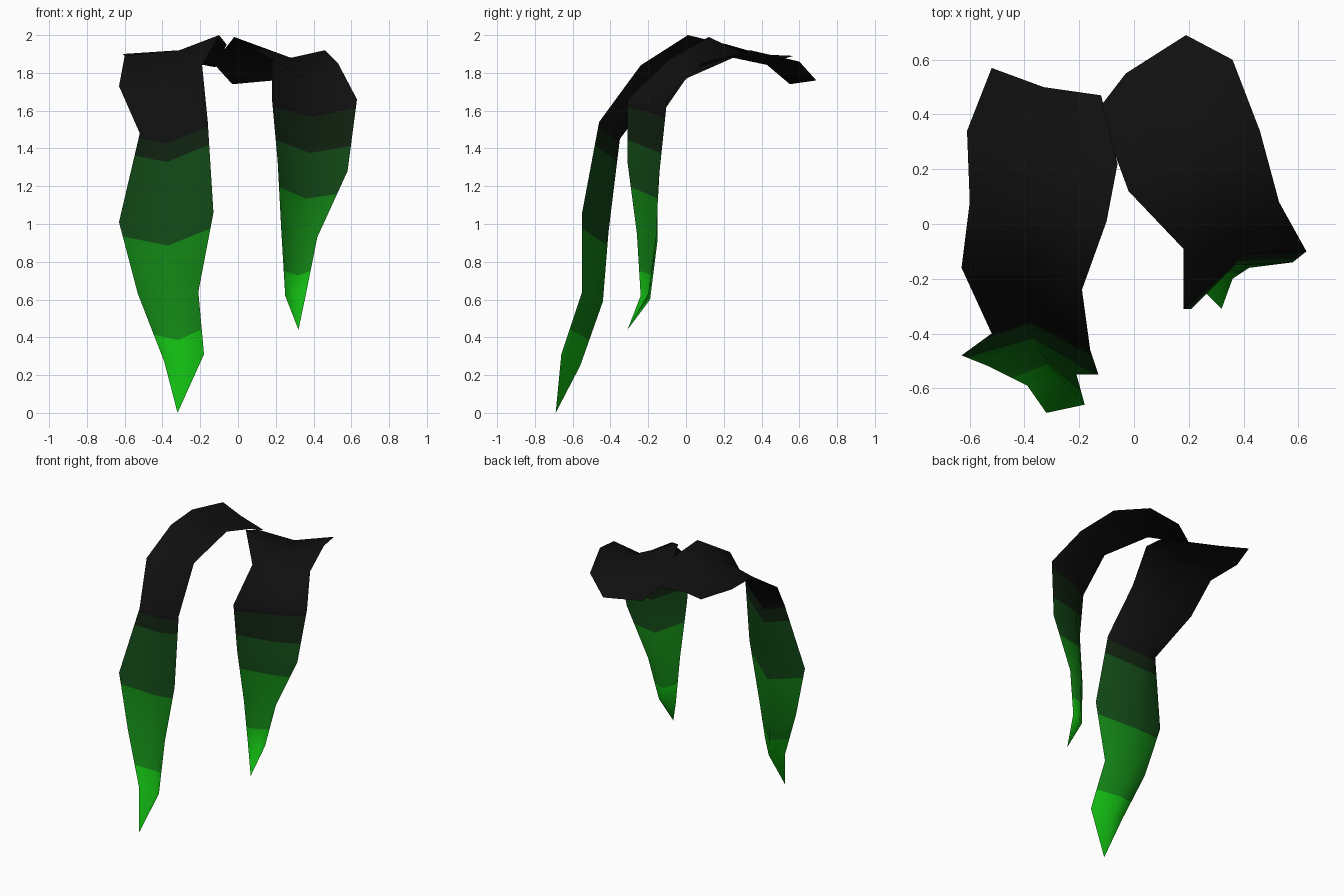
import bpy
import bmesh
from mathutils import Vector

cube = bpy.data.objects.get("Cube")
if cube:
    bpy.data.objects.remove(cube, do_unlink=True)


def make_material(name, colour):
    material = bpy.data.materials.new(name)
    material.use_nodes = True
    rgba = (*colour, 1.0)
    material.diffuse_color = rgba
    shader = material.node_tree.nodes["Principled BSDF"]
    shader.inputs["Base Color"].default_value = rgba
    shader.inputs["Roughness"].default_value = 1.0
    return material


# Colours in order from the root of a lock to its tip
palette = [
    make_material("root black", (.005, .005, .005)),
    make_material("blackish green", (.005, .016, .005)),
    make_material("dark green", (.006, .065, .008)),
    make_material("mid green", (.006, .22, .007)),
    make_material("bright green", (.006, .48, .006)),
]


def build_lock(name, left_edge, valley, right_edge, tip, borders):
    """Skin three edge paths that meet at a tip. Each border is a row number
    plus a fraction towards the next row, where the colour changes."""
    rows = [[Vector(p) for p in row] for row in zip(left_edge, valley, right_edge)]

    # Add the colour borders as extra rows between the shaped ones
    stations = sorted([float(i) for i in range(len(rows))] + borders)
    mesh = bpy.data.meshes.new(name)
    bm = bmesh.new()
    grid = []
    for station in stations:
        index = int(station)
        following = rows[min(index + 1, len(rows) - 1)]
        grid.append([bm.verts.new(a.lerp(b, station - index))
                     for a, b in zip(rows[index], following)])

    def add_face(corners, station):
        face = bm.faces.new(corners)
        face.material_index = sum(station >= border for border in borders)
        face.smooth = True

    for station, upper, lower in zip(stations, grid, grid[1:]):
        for j in range(len(upper) - 1):
            add_face((upper[j], lower[j], lower[j + 1], upper[j + 1]), station)

    # Close the pointed end
    point = bm.verts.new(tip)
    last = grid[-1]
    for j in range(len(last) - 1):
        add_face((last[j], point, last[j + 1]), stations[-1])

    bm.to_mesh(mesh)
    bm.free()
    for material in palette:
        mesh.materials.append(material)
    lock = bpy.data.objects.new(name, mesh)
    bpy.context.collection.objects.link(lock)
    return lock


# Long lock on the -x side
build_lock(
    "long_hair_lock",
    left_edge=[(-.52, .57, 1.89), (-.61, .34, 1.9), (-.6, .08, 1.89),
               (-.63, -.16, 1.73), (-.52, -.4, 1.48), (-.63, -.48, 1.01),
               (-.53, -.52, .63), (-.39, -.59, .27)],
    valley=[(-.33, .5, 1.87), (-.33, .27, 1.9), (-.31, .03, 1.92),
            (-.38, -.14, 1.73), (-.38, -.35, 1.45), (-.37, -.41, .96),
            (-.37, -.44, .59), (-.28, -.56, .25)],
    right_edge=[(-.12, .47, 1.83), (-.06, .22, 1.95), (-.1, .01, 2),
                (-.19, -.24, 1.84), (-.16, -.46, 1.54), (-.13, -.55, 1.06),
                (-.21, -.55, .64), (-.18, -.66, .31)],
    tip=(-.32, -.69, 0),
    borders=[4.05, 4.25, 5.2, 6.6],
)

# Short lock on the +x side
build_lock(
    "short_hair_lock",
    left_edge=[(-.03, .55, 1.74), (-.13, .42, 1.85), (-.02, .12, 1.99),
               (.18, -.09, 1.87), (.18, -.31, 1.66), (.21, -.31, 1.33),
               (.23, -.26, .95), (.25, -.24, .62)],
    valley=[(.08, .62, 1.75), (.15, .44, 1.84), (.28, .25, 1.88),
            (.36, 0, 1.77), (.4, -.11, 1.61), (.37, -.15, 1.25),
            (.33, -.15, .92), (.31, -.19, .6)],
    right_edge=[(.19, .69, 1.76), (.36, .6, 1.86), (.46, .34, 1.92),
                (.53, .08, 1.85), (.63, -.1, 1.66), (.58, -.14, 1.28),
                (.42, -.16, .93), (.36, -.2, .63)],
    tip=(.32, -.31, .44),
    borders=[4.12, 4.65, 5.35, 6.6],
)
